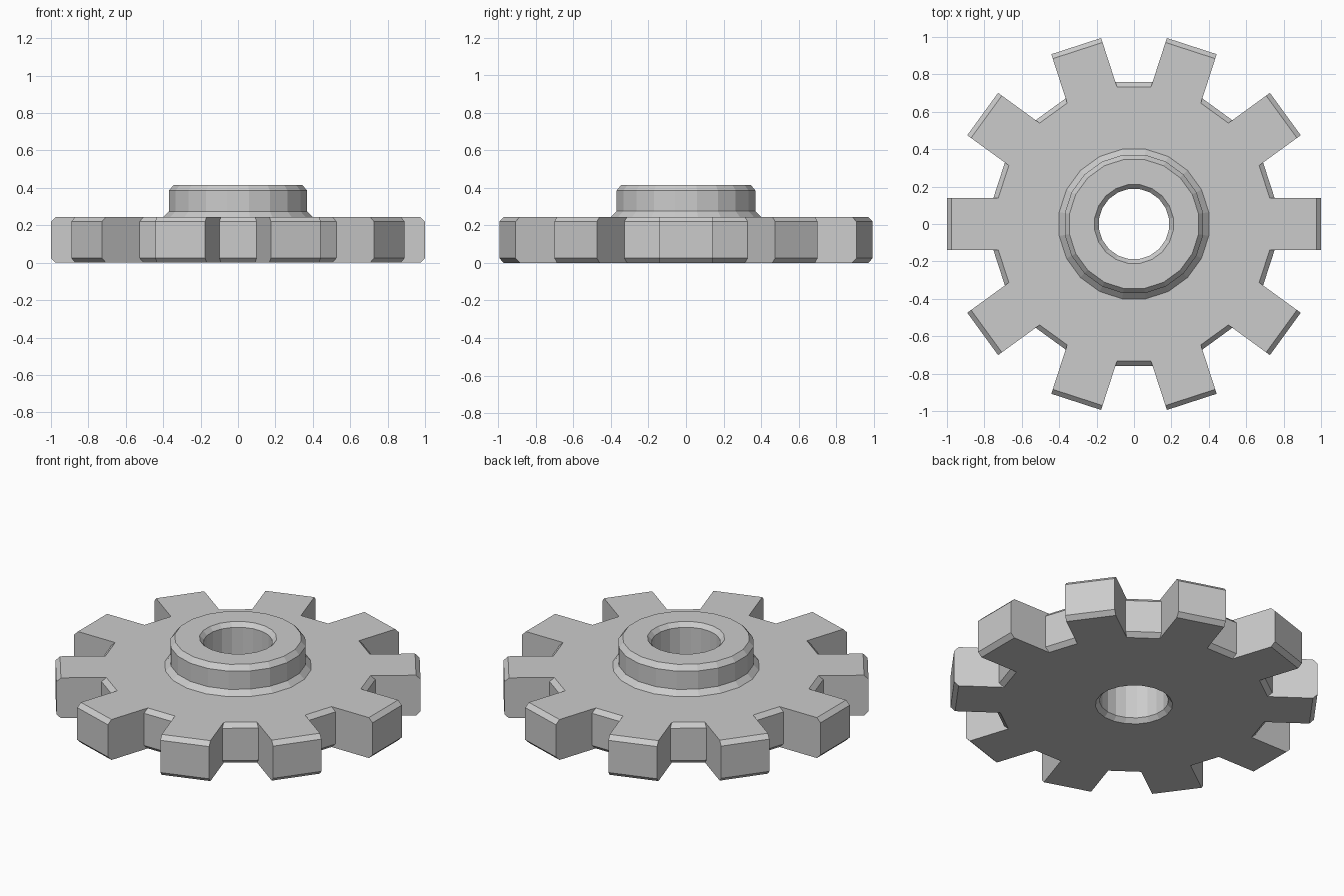
import bpy, bmesh
from math import sin, cos, radians
from mathutils import Matrix, Vector

if "Cube" in bpy.data.objects:
    bpy.data.objects.remove(bpy.data.objects["Cube"])

TEETH = 10
HALF_W = 0.14          # half tooth width

def column_points(make_point):
    """20 points: both sides of each tooth, in angular order."""
    pts = []
    for k in range(TEETH):
        rot = Matrix.Rotation(radians(36 * k), 3, 'Z')
        for s in (-1, 1):
            pts.append(rot @ make_point(s))
    return pts

def round_ring(r, z):
    R = r / cos(radians(9))
    return column_points(lambda s: Vector((R * cos(radians(9)), s * R * sin(radians(9)), z)))

def root_ring(d, z):
    # d = distance of the flat valley floor from the axis
    x = (d - HALF_W * sin(radians(18))) / cos(radians(18))
    return column_points(lambda s: Vector((x, s * HALF_W, z)))

def tip_ring(x, z):
    return column_points(lambda s: Vector((x, s * HALF_W, z)))

bm = bmesh.new()
def add(points):
    return [bm.verts.new(p) for p in points]

# chamfered bore, hub and flare, from bottom through the bore to the plate
inner = [add(round_ring(r, z)) for r, z in [
    (0.21, 0.0), (0.187, 0.025), (0.187, 0.39), (0.21, 0.415),
    (0.345, 0.415), (0.37, 0.385), (0.37, 0.275), (0.40, 0.245)]]

# valley floors and tooth tips, both chamfered at top and bottom
levels = [(0.025, 0.245), (0.0, 0.22), (0.0, 0.025), (0.025, 0.0)]
roots = [add(root_ring(0.758 - c, z)) for c, z in levels]
tips = [add(tip_ring(1.0 - c, z)) for c, z in levels]

def band(a, b, columns):
    for i in columns:
        j = (i + 1) % (2 * TEETH)
        bm.faces.new((a[i], a[j], b[j], b[i]))

every = range(2 * TEETH)
for a, b in zip(inner, inner[1:]):
    band(a, b, every)
band(inner[-1], roots[0], every)      # plate top
band(roots[-1], inner[0], every)      # plate bottom
for n in range(3):
    band(roots[n], roots[n + 1], range(1, 2 * TEETH, 2))   # valleys
    band(tips[n], tips[n + 1], range(0, 2 * TEETH, 2))     # tooth tips
band(roots[0], tips[0], range(0, 2 * TEETH, 2))            # tooth tops
band(tips[3], roots[3], range(0, 2 * TEETH, 2))            # tooth undersides
for i in every:                                            # tooth flanks
    for n in range(3):
        bm.faces.new((roots[n][i], tips[n][i], tips[n + 1][i], roots[n + 1][i]))

bmesh.ops.recalc_face_normals(bm, faces=bm.faces)
mesh = bpy.data.meshes.new("gear_wheel")
bm.to_mesh(mesh)
bm.free()
gear = bpy.data.objects.new("gear_wheel", mesh)
bpy.context.collection.objects.link(gear)
